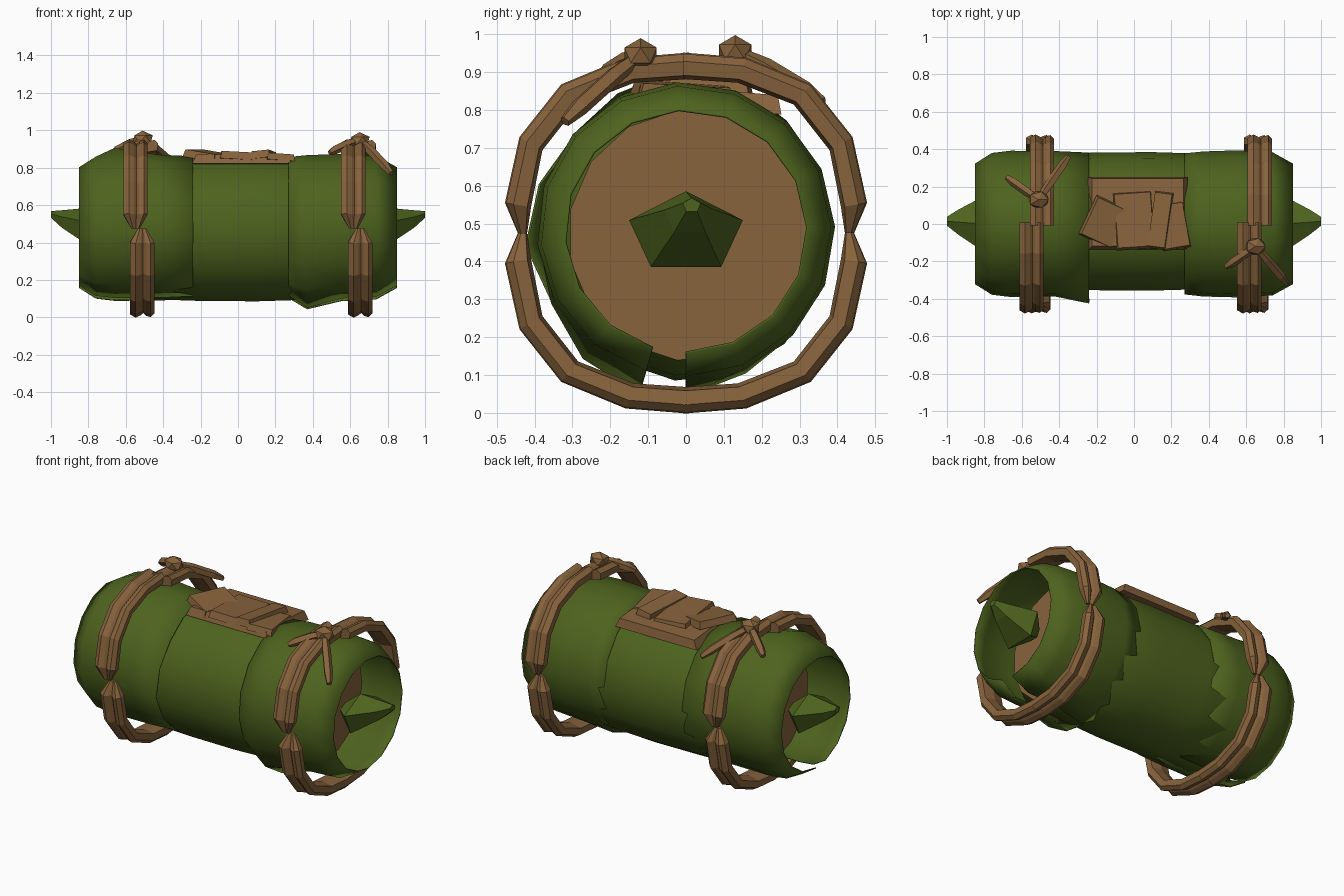
import bpy, bmesh
from math import sin, cos, radians
from mathutils import Vector, Matrix

old = bpy.data.objects.get("Cube")
if old:
    bpy.data.objects.remove(old, do_unlink=True)


def material(name, rgb):
    m = bpy.data.materials.new(name)
    m.use_nodes = True
    m.diffuse_color = (*rgb, 1)
    m.node_tree.nodes["Principled BSDF"].inputs["Base Color"].default_value = (*rgb, 1)
    return m


GREEN = material("leaf_green", (0.076, 0.125, 0.013))
BROWN = material("bark_brown", (0.245, 0.125, 0.046))
MID = 0.475


def finish(bm, name, mats, smooth=None):
    bmesh.ops.recalc_face_normals(bm, faces=bm.faces)
    me = bpy.data.meshes.new(name)
    bm.to_mesh(me)
    bm.free()
    ob = bpy.data.objects.new(name, me)
    bpy.context.collection.objects.link(ob)
    for m in mats:
        me.materials.append(m)
    if smooth:
        bpy.ops.object.select_all(action="DESELECT")
        ob.select_set(True)
        bpy.context.view_layer.objects.active = ob
        bpy.ops.object.shade_smooth_by_angle(angle=radians(smooth))
    return ob


def loft(name, rows, mats, closed, caps, smooth=None):
    """Skin a list of point rows."""
    bm = bmesh.new()
    vs = [[bm.verts.new(p) for p in row] for row in rows]
    n = len(vs[0])
    for a, b in zip(vs, vs[1:]):
        for i in range(n if closed else n - 1):
            j = (i + 1) % n
            bm.faces.new((a[i], a[j], b[j], b[i]))
    if caps:
        bm.faces.new(vs[0])
        bm.faces.new(vs[-1])
    return finish(bm, name, mats, smooth)


def wrap(name, stations, start, end, n, warp):
    """Thin curved leaf around the x axis, from one angle to another."""
    rows = []
    for x, r in stations:
        row = []
        for i in range(n + 1):
            a = radians(start + (end - start) * i / n)
            q = r + warp(x, a)
            row.append((x, q * cos(a), 0.48 + q * sin(a)))
        rows.append(row)
    ob = loft(name, rows, [GREEN], False, False, 35)
    mod = ob.modifiers.new("thickness", "SOLIDIFY")
    mod.thickness = 0.006
    mod.offset = -1


# Rolled core with bark end faces
rows = []
for x, r in ((-0.58, 0.325), (-0.52, 0.365), (-0.2, 0.376), (0.1, 0.378), (0.52, 0.365), (0.58, 0.325)):
    rows.append([(x, 0.01 + r * cos(radians(i * 24)) * 0.99, 0.469 + r * 1.02 * sin(radians(i * 24)))
                 for i in range(15)])
core = loft("rolled_core", rows, [GREEN, BROWN], True, True, 35)
for p in core.data.polygons:
    p.material_index = 1 if abs(p.normal.x) > 0.9 else 0


# Outer leaf sleeves, each with a seam underneath
def left_warp(x, a):
    flare = 0.045 * max(0, cos(a - radians(183))) ** 8 if x > -0.3 else 0
    crest = 0.035 * max(0, sin(a)) ** 8 if -0.75 < x < -0.55 else 0
    return flare + crest


def right_warp(x, a):
    return 0.06 * max(0, cos(a - radians(252))) ** 4 if 0.3 < x < 0.45 else 0


wrap("left_leaf_sleeve", [(-0.85, 0.323), (-0.76, 0.38), (-0.66, 0.392), (-0.42, 0.39), (-0.24, 0.382)],
     -90, 254, 15, left_warp)
wrap("right_leaf_sleeve", [(0.27, 0.378), (0.37, 0.388), (0.55, 0.394), (0.74, 0.384), (0.85, 0.323)],
     -90, 254, 15, right_warp)


# Bark patch on top, with overlapping slabs
def slab(name, loc, size, turn, tilt_x, tilt_y):
    bm = bmesh.new()
    bmesh.ops.create_cube(bm, size=1)
    for v in bm.verts:
        if v.co.z > 0:
            v.co.x *= 0.92
            v.co.y *= 0.93
    rot = (Matrix.Rotation(radians(turn), 4, "Z") @ Matrix.Rotation(radians(tilt_x), 4, "X")
           @ Matrix.Rotation(radians(tilt_y), 4, "Y"))
    bm.transform(Matrix.Translation(loc) @ rot @ Matrix.Diagonal((*size, 1)))
    finish(bm, name, [BROWN])


slab("bark_patch", (0.02, 0.06, 0.83), (0.53, 0.39, 0.05), 0, -5, 0)
slab("bark_slab_middle", (0.0, 0.02, 0.855), (0.21, 0.31, 0.04), 4, -4, 3)
slab("bark_slab_left", (-0.16, 0.01, 0.865), (0.19, 0.23, 0.04), -25, 0, 9)
slab("bark_slab_right", (0.14, 0.02, 0.865), (0.1, 0.31, 0.04), -8, -3, -6)
slab("bark_slab_edge", (0.21, -0.01, 0.852), (0.15, 0.25, 0.035), 10, -3, 4)

# Five-sided buds at both ends, curling upward
for side, label in ((-1, "right"), (1, "left")):
    rows = []
    for x, r, y, z, squash in ((0.7, 0.05, 0, 0.47, 0.7), (0.8, 0.158, 0, 0.475, 0.7),
                               (0.94, 0.07, 0.01, 0.52, 0.75), (1.0, 0.025, 0.015, 0.548, 0.8)):
        rows.append([(side * x, y + r * cos(radians(90 + 72 * i)), z + squash * r * sin(radians(90 + 72 * i)))
                     for i in range(5)])
    loft(label + "_end_bud", rows, [GREEN], True, True)

# Rope bands: four twin-strand quarters, pinched at the sides
SECTION = ((-0.065, -0.02), (-0.065, 0.018), (-0.035, 0.035), (-0.008, 0.022), (0.005, 0.01),
           (0.02, 0.025), (0.045, 0.032), (0.065, 0.012), (0.06, -0.025), (0, -0.035))
ARC = ((0, 0.432, 0.35), (9.5, 0.45, 1), (30, 0.473, 1), (50, 0.478, 1), (71, 0.455, 1), (91, 0.442, 1))


def rope_quarter(name, x, sy, sz):
    rows = []
    for deg, r, s in ARC:
        c, d = cos(radians(deg)) * sy, sin(radians(deg)) * sz
        rows.append([(x + px * s, (r + pr * s) * c, MID + (r + pr * s) * d) for px, pr in SECTION])
    loft(name, rows, [BROWN], True, True)


for label, x in (("right", -0.52), ("left", 0.645)):
    for sy, yname in ((-1, "front"), (1, "back")):
        for sz, zname in ((-1, "lower"), (1, "upper")):
            offset = 0.028 * sy if sz > 0 else 0.008
            rope_quarter(f"{label}_rope_{zname}_{yname}", x + offset, sy, sz)


# Knots with two loose ends each
def tail(name, a, b, w):
    a, b = Vector(a), Vector(b)
    rot = (b - a).to_track_quat("Z", "Y").to_matrix()
    rows = []
    for t, s in ((0, 0.7), (0.35, 1), (0.8, 1), (1, 0.6)):
        c = a.lerp(b, t) + Vector((0, 0, 0.008 * sin(t * 3.14)))
        rows.append([c + rot @ Vector((cos(radians(72 * i)), sin(radians(72 * i)), 0)) * w * s
                     for i in range(5)])
    loft(name, rows, [BROWN], True, True)


def knot(name, loc, ends):
    bm = bmesh.new()
    bmesh.ops.create_icosphere(bm, subdivisions=1, radius=1)
    bm.transform(Matrix.Translation(loc) @ Matrix.Diagonal((0.06, 0.05, 0.045, 1)))
    finish(bm, name, [BROWN])
    for i, e in enumerate(ends):
        tail(f"{name}_tail_{i + 1}", loc, e, 0.025)


knot("right_knot", (-0.51, 0.13, 0.953), [(-0.68, 0.25, 0.87), (-0.35, 0.36, 0.82)])
knot("left_knot", (0.65, -0.12, 0.945), [(0.49, -0.23, 0.88), (0.82, -0.32, 0.77)])
